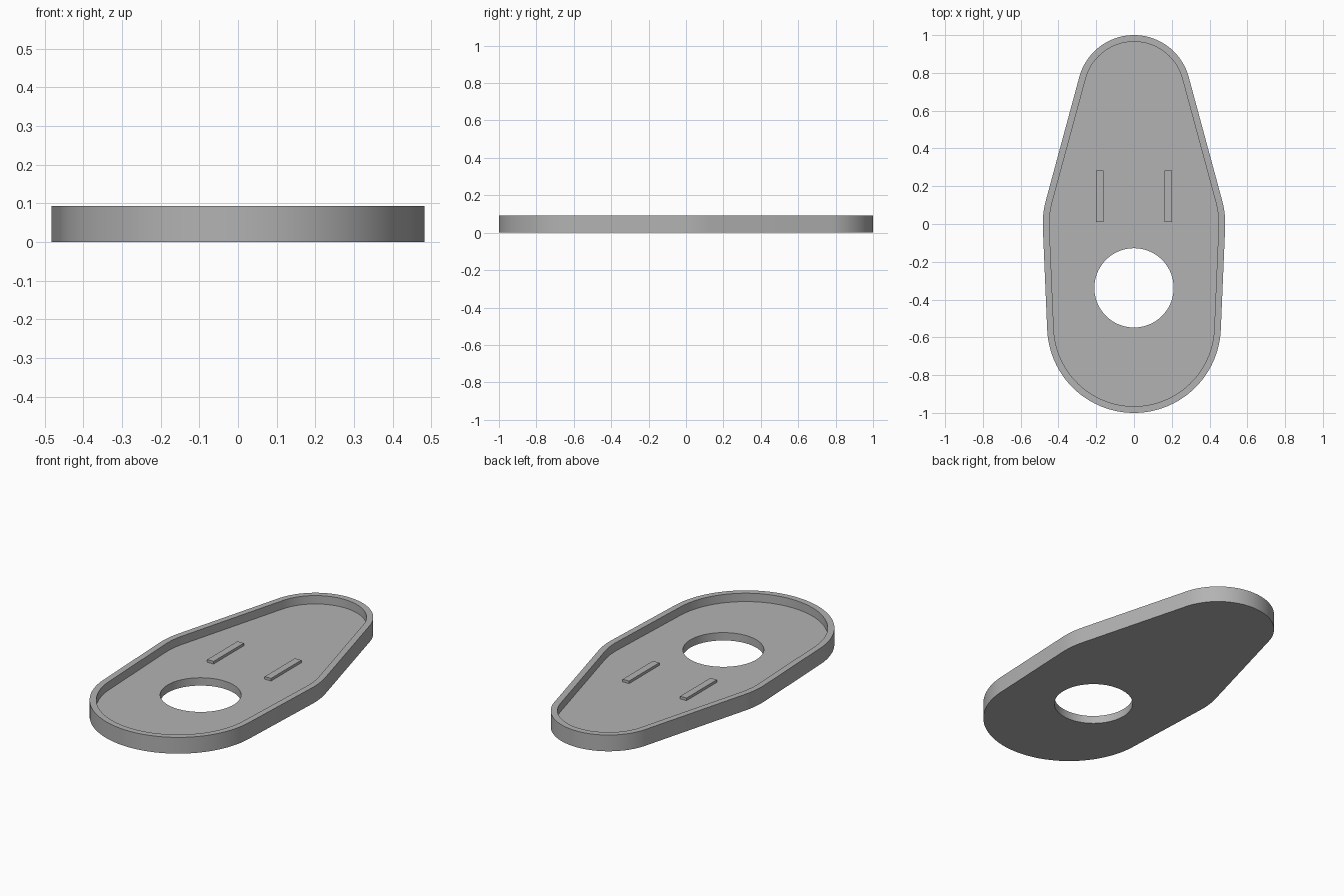
import bpy, bmesh, math

if "Cube" in bpy.data.objects:
    bpy.data.objects.remove(bpy.data.objects["Cube"])

HEIGHT, FLOOR, WALL = 0.093, 0.045, 0.035
# circles (centre y, radius) whose tangent hull gives the outline
CIRCLES = [(-0.54, 0.46), (0.0, 0.483), (0.70, 0.30)]

grey = bpy.data.materials.new("light_grey")
grey.diffuse_color = (0.45, 0.45, 0.45, 1)
grey.use_nodes = True
grey.node_tree.nodes["Principled BSDF"].inputs["Base Color"].default_value = grey.diffuse_color


def outline(inset):
    """Closed outline around the three circles, shrunk by inset."""
    def tilt(a, b):
        return math.asin((a[1] - b[1]) / (b[0] - a[0]))
    cuts = [-math.pi / 2, tilt(CIRCLES[0], CIRCLES[1]),
            tilt(CIRCLES[1], CIRCLES[2]), math.pi / 2]
    right = []
    for i, ((cy, r), n) in enumerate(zip(CIRCLES, (32, 8, 32))):
        for k in range(n + 1):
            a = cuts[i] + (cuts[i + 1] - cuts[i]) * k / n
            right.append(((r - inset) * math.cos(a), cy + (r - inset) * math.sin(a)))
    return right + [(-x, y) for x, y in right[-2:0:-1]]


def circle(cy, r, n=72):
    return [(r * math.cos(2 * math.pi * k / n), cy + r * math.sin(2 * math.pi * k / n))
            for k in range(n)]


def add_loop(bm, pts, z):
    vs = [bm.verts.new((x, y, z)) for x, y in pts]
    return vs, [bm.edges.new((vs[i - 1], vs[i])) for i in range(len(vs))]


def strip(bm, a, b):
    for i in range(len(a)):
        bm.faces.new((a[i - 1], a[i], b[i], b[i - 1]))


def finish(bm, name):
    bmesh.ops.recalc_face_normals(bm, faces=bm.faces)
    me = bpy.data.meshes.new(name)
    bm.to_mesh(me)
    bm.free()
    me.materials.append(grey)
    ob = bpy.data.objects.new(name, me)
    bpy.context.collection.objects.link(ob)
    return ob


# tray: outer wall, rim, inner wall, holed floor and holed underside
bm = bmesh.new()
hole = circle(-0.338, 0.21)
base, base_e = add_loop(bm, outline(0), 0)
rim_out, _ = add_loop(bm, outline(0), HEIGHT)
rim_in, _ = add_loop(bm, outline(WALL), HEIGHT)
floor, floor_e = add_loop(bm, outline(WALL), FLOOR)
hole_low, hole_low_e = add_loop(bm, hole, 0)
hole_top, hole_top_e = add_loop(bm, hole, FLOOR)
for a, b in ((base, rim_out), (rim_out, rim_in), (rim_in, floor), (hole_top, hole_low)):
    strip(bm, a, b)
for edges in (base_e + hole_low_e, floor_e + hole_top_e):
    bmesh.ops.triangle_fill(bm, edges=edges, use_beauty=True)
tray = finish(bm, "tray")
bpy.context.view_layer.objects.active = tray
tray.select_set(True)
bpy.ops.object.shade_smooth_by_angle(angle=math.radians(30))

# two small raised bars on the floor
for side, name in ((-1, "left_bar"), (1, "right_bar")):
    bm = bmesh.new()
    bmesh.ops.create_cube(bm, size=1)
    bmesh.ops.scale(bm, vec=(0.04, 0.274, 0.02), verts=bm.verts)
    bmesh.ops.translate(bm, vec=(side * 0.182, 0.147, FLOOR + 0.005), verts=bm.verts)
    finish(bm, name)
